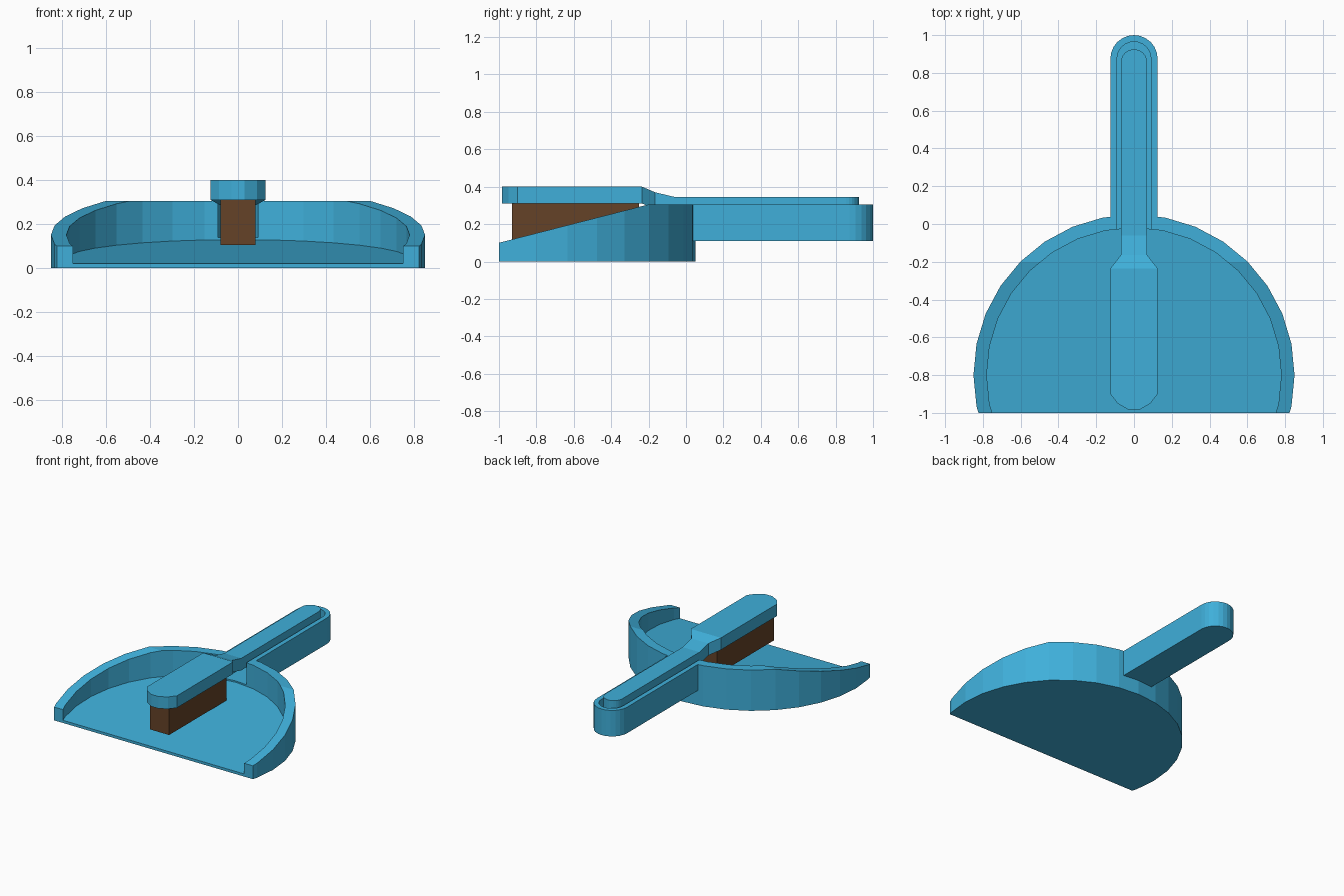
import bpy, bmesh, math

if "Cube" in bpy.data.objects:
    bpy.data.objects.remove(bpy.data.objects["Cube"])


def material(name, color):
    m = bpy.data.materials.new(name)
    m.diffuse_color = color
    m.use_nodes = True
    m.node_tree.nodes["Principled BSDF"].inputs["Base Color"].default_value = m.diffuse_color
    return m


BLUE = material("blue_plastic", (0.05, 0.43, 0.70, 1))
BROWN = material("brown_bristle", (0.13, 0.055, 0.02, 1))


def finish(name, bm, mat):
    bmesh.ops.recalc_face_normals(bm, faces=bm.faces)
    me = bpy.data.meshes.new(name)
    bm.to_mesh(me)
    bm.free()
    ob = bpy.data.objects.new(name, me)
    bpy.context.collection.objects.link(ob)
    me.materials.append(mat)
    return ob


def prism(name, outline, low, high, mat=BLUE):
    """Vertical prism; low and high give z as a function of y."""
    bm = bmesh.new()
    a = [bm.verts.new((x, y, low(y))) for x, y in outline]
    b = [bm.verts.new((x, y, high(y))) for x, y in outline]
    bm.faces.new(a)
    bm.faces.new(b)
    n = len(a)
    for i in range(n):
        j = (i + 1) % n
        bm.faces.new((a[i], a[j], b[j], b[i]))
    return finish(name, bm, mat)


def boolean(target, tool, operation):
    mod = target.modifiers.new(operation, 'BOOLEAN')
    mod.operation, mod.solver, mod.object = operation, 'EXACT', tool
    bpy.context.view_layer.objects.active = target
    bpy.ops.object.modifier_apply(modifier=mod.name)
    bpy.data.objects.remove(tool)


def circle(r, cy=-0.8, n=32):
    return [(r * math.cos(2 * math.pi * i / n), cy + r * math.sin(2 * math.pi * i / n))
            for i in range(n)]


def rect(w, y0, y1):
    return [(-w, y0), (w, y0), (w, y1), (-w, y1)]


def slot(r, y0, cy, n=12):
    """Bar with a square start and a rounded far end."""
    arc = [(r * math.cos(math.pi * i / n), cy + r * math.sin(math.pi * i / n))
           for i in range(n + 1)]
    return [(-r, y0), (r, y0)] + arc


def flat(z):
    return lambda y: z


TOP = 0.305

# Dustpan: round tray, cut straight at the front, with ramped floor and sloping rim
pan = prism("dustpan", circle(0.85), flat(0), flat(TOP))
boolean(pan, prism("front_cut", rect(2, -3, -1), flat(-1), flat(1)), 'DIFFERENCE')
boolean(pan, prism("tray_cut", circle(0.78), lambda y: 0.02 + 0.112 * (y + 1), flat(1)), 'DIFFERENCE')
boolean(pan, prism("rim_cut", rect(2, -1.2, -0.2),
                   lambda y: 0.1 + (TOP - 0.1) * (y + 1) / 0.8, flat(1)), 'DIFFERENCE')

# Dustpan handle with the groove that holds the brush
boolean(pan, prism("pan_handle", slot(0.125, 0.0, 0.875), flat(0.11), flat(TOP)), 'UNION')
boolean(pan, prism("groove_cut", slot(0.09, -0.1, 0.875), flat(0.14), flat(1)), 'DIFFERENCE')

# Brush body: wide head, sloping neck and narrow round-ended handle
sections = [(-0.983, 0.03, 0.4), (-0.95, 0.087, 0.4), (-0.9, 0.125, 0.4),
            (-0.235, 0.125, 0.4), (-0.165, 0.07, 0.37), (-0.06, 0.07, 0.345)]
for i in range(7):
    t = math.radians(i * 14)
    sections.append((0.855 + 0.07 * math.sin(t), 0.07 * math.cos(t), 0.345))
bm = bmesh.new()
rings = [[bm.verts.new((sx * w, y, z + dz))
          for sx, dz in ((-1, 0), (1, 0), (1, -0.09), (-1, -0.09))]
         for y, w, z in sections]
for p, q in zip(rings, rings[1:]):
    for i in range(4):
        j = (i + 1) % 4
        bm.faces.new((p[i], p[j], q[j], q[i]))
bm.faces.new(rings[0])
bm.faces.new(rings[-1])
bmesh.ops.dissolve_limit(bm, angle_limit=0.01, verts=bm.verts, edges=bm.edges)
finish("brush_body", bm, BLUE)

# Bristle block under the brush head
prism("bristles", rect(0.08, -0.93, -0.25), flat(0.105), flat(0.312), BROWN)
